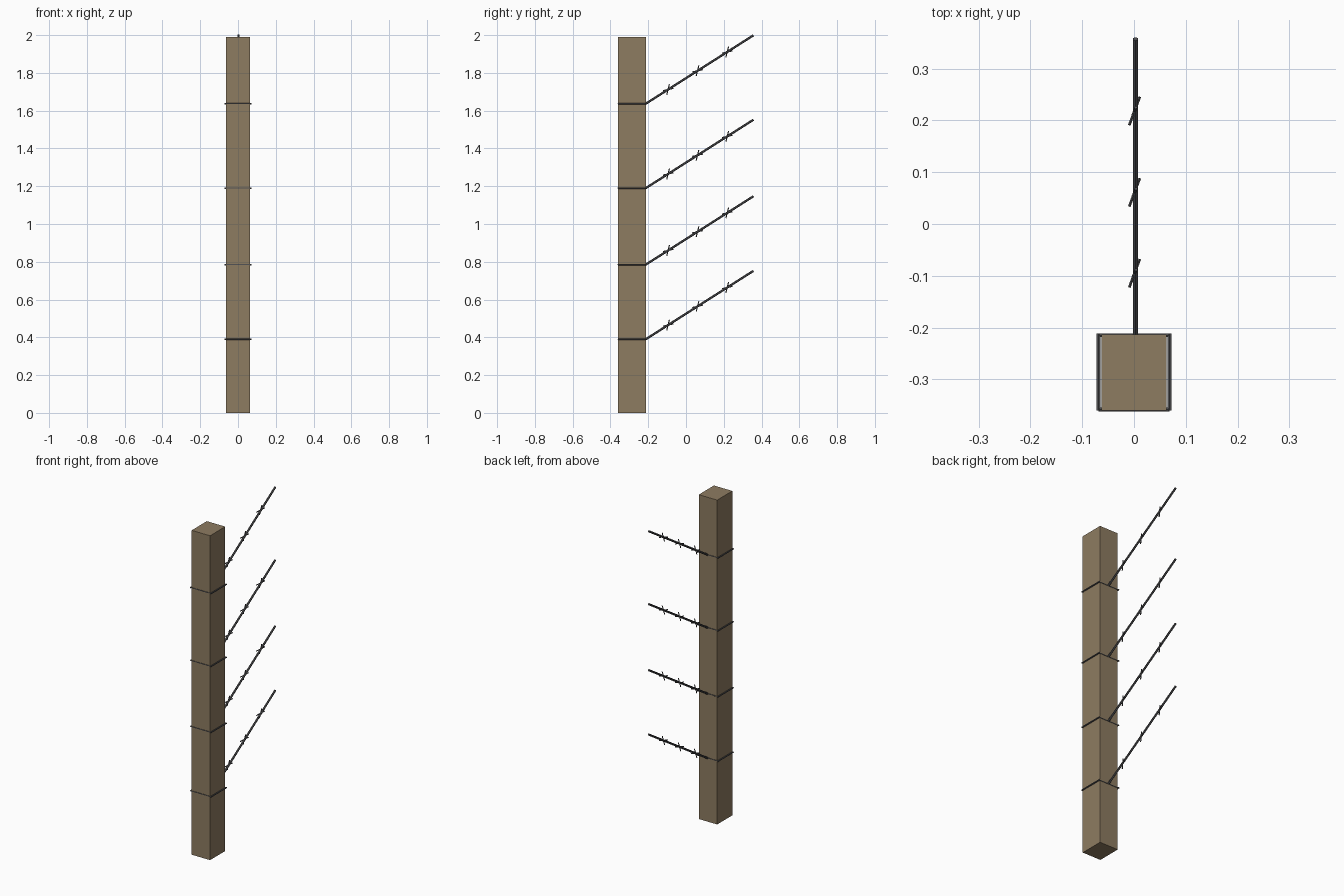
import bpy, bmesh
from mathutils import Vector

if "Cube" in bpy.data.objects:
    bpy.data.objects.remove(bpy.data.objects["Cube"])


def material(name, rgb):
    m = bpy.data.materials.new(name)
    m.diffuse_color = (*rgb, 1)
    m.use_nodes = True
    m.node_tree.nodes["Principled BSDF"].inputs["Base Color"].default_value = m.diffuse_color
    return m


wood = material("weathered wood", (0.27, 0.20, 0.12))
steel = material("dark steel", (0.085, 0.085, 0.09))


def finish(name, bm, mat):
    mesh = bpy.data.meshes.new(name)
    bm.to_mesh(mesh)
    bm.free()
    mesh.materials.append(mat)
    obj = bpy.data.objects.new(name, mesh)
    bpy.context.collection.objects.link(obj)
    return obj


def rod(bm, a, b, radius, sides=6):
    """Low-poly rod between two points."""
    a, b = Vector(a), Vector(b)
    d = b - a
    verts = bmesh.ops.create_cone(bm, cap_ends=True, segments=sides, radius1=radius,
                                  radius2=radius, depth=d.length)["verts"]
    mat = d.to_track_quat('Z', 'Y').to_matrix().to_4x4()
    mat.translation = (a + b) / 2
    bmesh.ops.transform(bm, matrix=mat, verts=verts)


# Square wooden post
X, Y0, Y1, TOP = 0.0625, -0.36, -0.213, 1.99
bm = bmesh.new()
cube = bmesh.ops.create_cube(bm, size=1)["verts"]
bmesh.ops.scale(bm, vec=(2 * X, Y1 - Y0, TOP), verts=cube)
bmesh.ops.translate(bm, vec=(0, (Y0 + Y1) / 2, TOP / 2), verts=cube)
finish("post", bm, wood)

RUN, RISE = 0.57, 0.362
for i, z in enumerate((0.39, 0.785, 1.19, 1.637), 1):
    # Wire loop tied round the post
    bm = bmesh.new()
    s = 0.0685
    for x in (-s, s):
        rod(bm, (x, Y0, z), (x, Y1 + 0.002, z), 0.0045)
    for y in (Y0 + 0.002, Y1 - 0.002):
        rod(bm, (-s, y, z), (s, y, z), 0.004)
    finish(f"post_tie_{i}", bm, steel)

    # Slanted wire strand
    start = Vector((0.003, Y1, z))
    along = Vector((0, RUN, RISE))
    bm = bmesh.new()
    rod(bm, start, start + along, 0.006)
    finish(f"wire_{i}", bm, steel)

    # Crossed barbs, spaced along the strand
    bm = bmesh.new()
    for y in (-0.095, 0.061, 0.218):
        c = start + along * ((y - Y1) / RUN) - Vector((0.002, 0, 0))
        for arm in (Vector((0.010, 0.027, 0.006)), Vector((0.003, 0.007, 0.028))):
            rod(bm, c - arm, c + arm, 0.003)
    finish(f"barbs_{i}", bm, steel)
